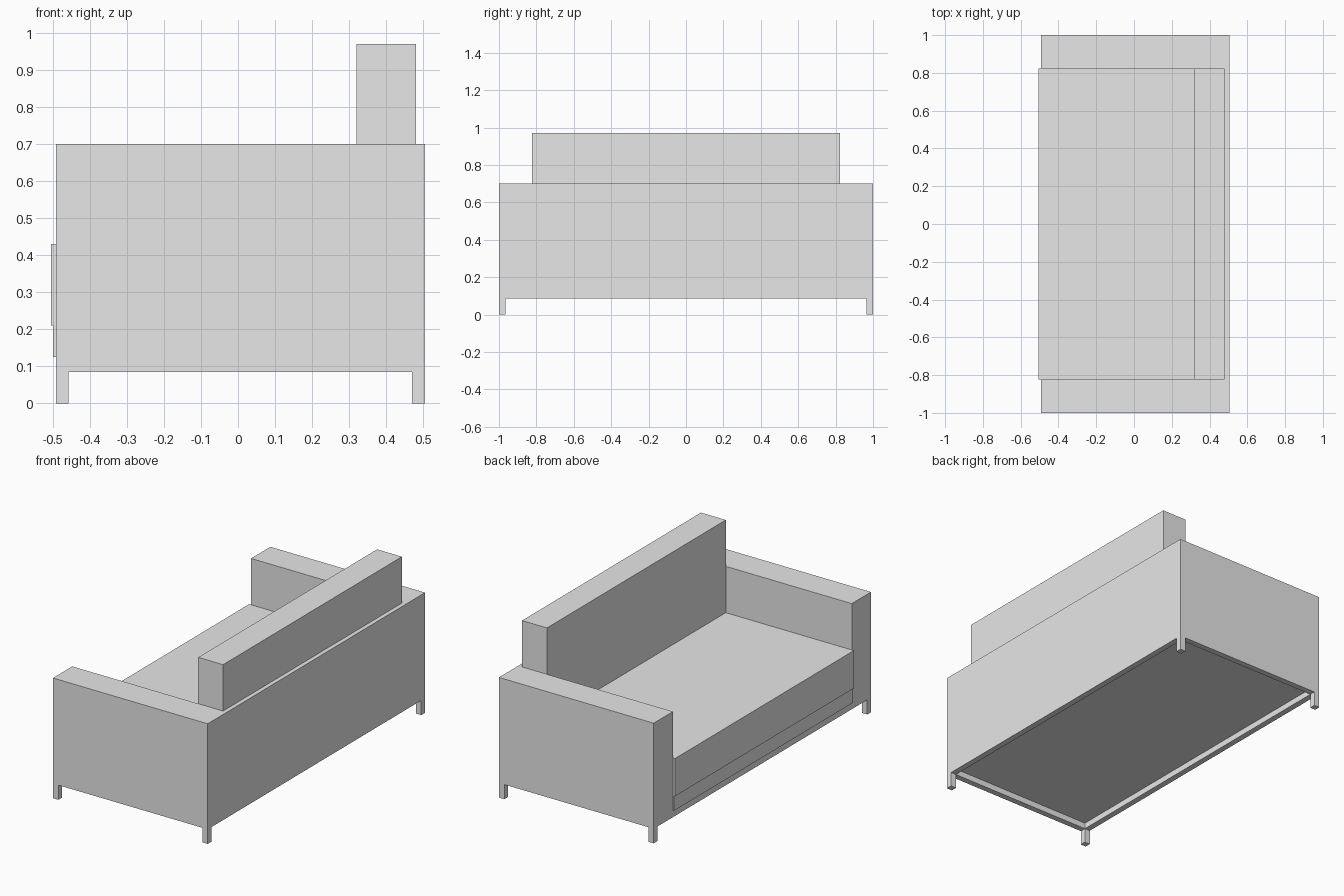
import bpy

cube = bpy.data.objects.get("Cube")
if cube:
    bpy.data.objects.remove(cube, do_unlink=True)

# Single upholstery colour
GREY = (0.8, 0.8, 0.8, 1.0)
fabric = bpy.data.materials.new("light_grey")
fabric.use_nodes = True
fabric.diffuse_color = GREY
fabric.node_tree.nodes["Principled BSDF"].inputs["Base Color"].default_value = GREY


def box(name, x, y, z):
    """Box spanning the given (min, max) ranges."""
    bpy.ops.mesh.primitive_cube_add(size=1)
    ob = bpy.context.object
    ob.name = ob.data.name = name
    for v in ob.data.vertices:
        v.co = [r[0] if c < 0 else r[1] for c, r in zip(v.co, (x, y, z))]
    ob.data.materials.append(fabric)
    return ob


def cut(target, cutter):
    """Subtract the cutter from the target and discard it."""
    mod = target.modifiers.new("cut", "BOOLEAN")
    mod.operation = "DIFFERENCE"
    mod.solver = "EXACT"
    mod.object = cutter
    bpy.context.view_layer.objects.active = target
    bpy.ops.object.modifier_apply(modifier=mod.name)
    bpy.data.objects.remove(cutter, do_unlink=True)


FRONT, BACK = -0.492, 0.505     # the seat opens towards -x
INNER = 0.823                   # inner face of the arms
LEG, RIM = 0.035, 0.085         # leg width, underside height

# Frame: arms, back and bottom rim in one piece
frame = box("sofa_frame", (FRONT, BACK), (-1, 1), (RIM, 0.70))
cut(frame, box("seat_cavity", (-0.7, 0.48), (-INNER, INNER), (0.125, 0.9)))
cut(frame, box("underside_recess", (FRONT + LEG, BACK - LEG),
               (-1 + LEG, 1 - LEG), (0.0, 0.12)))

# Seat base, seat cushion and back cushion
box("seat_base", (-0.50, 0.48), (-INNER, INNER), (0.125, 0.21))
box("seat_cushion", (-0.505, 0.48), (-INNER, INNER), (0.21, 0.43))
box("back_cushion", (0.32, 0.48), (-INNER, INNER), (0.43, 0.97))

# Legs flush with the four corners
for xname, x in (("front", (FRONT, FRONT + LEG)), ("back", (BACK - LEG, BACK))):
    for yname, y in (("near", (-1, -1 + LEG)), ("far", (1 - LEG, 1))):
        box(f"{xname}_{yname}_leg", x, y, (0, RIM))
